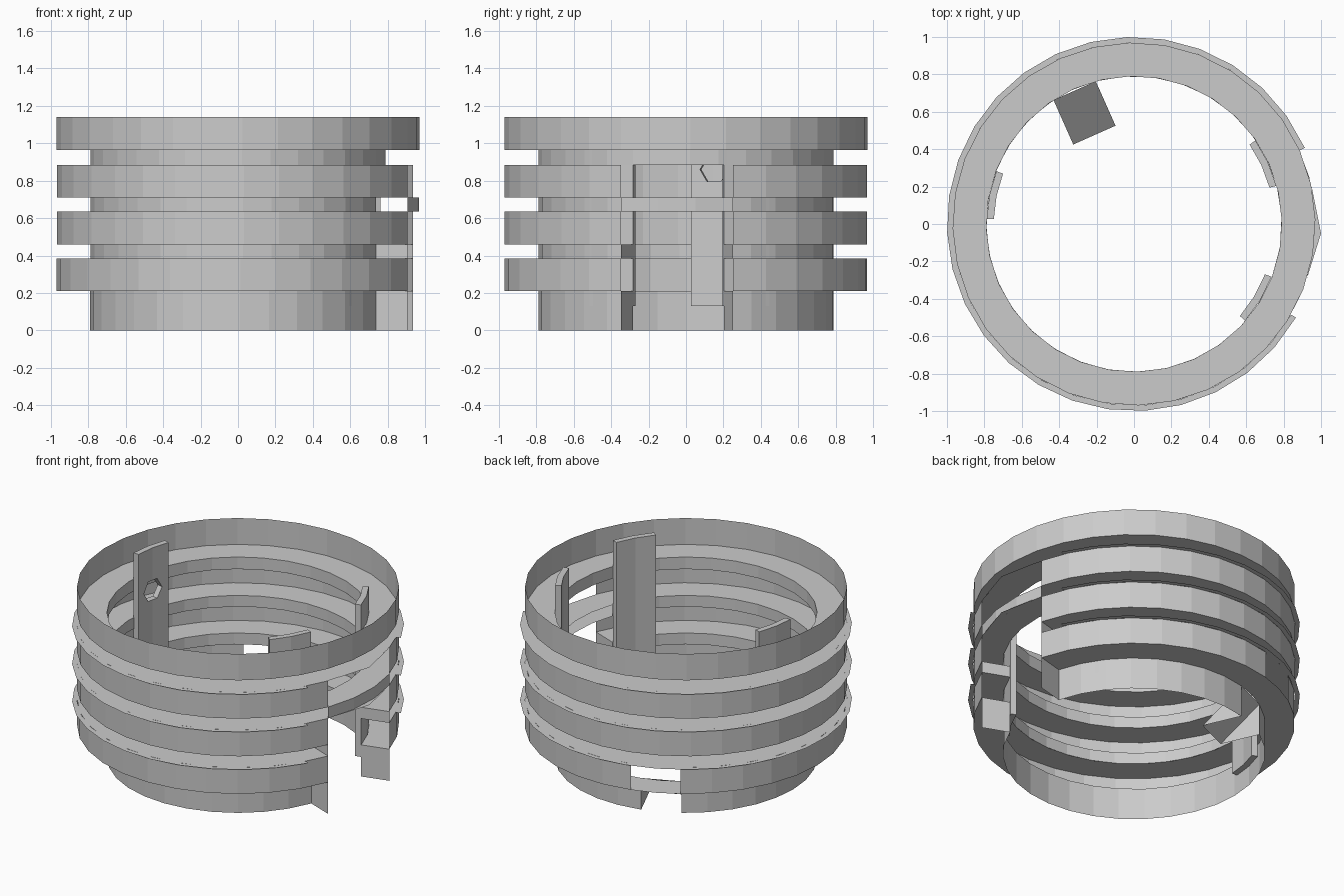
import bpy, bmesh
from math import radians, cos, sin

if "Cube" in bpy.data.objects:
    bpy.data.objects.remove(bpy.data.objects["Cube"])

RI, RO, RL = 0.79, 0.97, 1.0      # neck, rib and lip radii
CUT0, CUT1 = 15, 339              # solid arc; the side opening lies outside it
N0, N1 = 105, 123                 # small rear notch


def pt(r, a, z):
    return (r * cos(radians(a)), r * sin(radians(a)), z)


def finish(name, bm):
    bmesh.ops.remove_doubles(bm, verts=bm.verts, dist=0.0005)
    bmesh.ops.recalc_face_normals(bm, faces=bm.faces)
    me = bpy.data.meshes.new(name)
    bm.to_mesh(me)
    bm.free()
    ob = bpy.data.objects.new(name, me)
    bpy.context.collection.objects.link(ob)
    return ob


def sweep(bm, prof, a0, a1, closed=False):
    """Turn an (r, z) profile about z through an arc."""
    n = max(1, round((a1 - a0) / 11.25))
    rows = [[bm.verts.new(pt(r, a0 + (a1 - a0) * i / n, z)) for r, z in prof]
            for i in range(n + 1)]
    m = len(prof)
    for p, q in zip(rows, rows[1:]):
        for j in range(m if closed else m - 1):
            k = (j + 1) % m
            bm.faces.new((p[j], q[j], q[k], p[k]))
    if closed:
        bm.faces.new(rows[0])
        bm.faces.new(rows[-1])


def poly(bm, pts):
    bm.faces.new([bm.verts.new(p) for p in pts])


# Lower neck and rib, interrupted by the notch
bm = bmesh.new()
lower = [(RI, 0), (RI, .21), (RO, .21), (RO, .385), (RI, .385)]
sweep(bm, lower, CUT0, N0)
sweep(bm, lower, N1, CUT1)
sweep(bm, [(RI, .21), (RO, .21)], N0, N1)
sweep(bm, [(RO, .385), (RI, .385)], N0, N1)
finish("lower_rib", bm)

# Two hollow middle ribs with their necks
bm = bmesh.new()
sweep(bm, [(RI, .385), (RI, .46), (RO, .46), (RO, .635), (RI, .635),
           (RI, .71), (RO, .71), (RO, .885), (RI, .885)], CUT0, CUT1)
finish("middle_ribs", bm)

# Open top rim, a full circle
bm = bmesh.new()
sweep(bm, [(RO, .885), (RI, .885), (RI, .965), (RO, .965), (RO, 1.14)], -21, 339)
finish("top_rim", bm)

# Bridge across the side opening
bm = bmesh.new()
sweep(bm, [(RI, .635), (RO, .635), (RO, .71), (RI, .71)], -21, 15)
finish("bridge", bm)

# Thin lips over the ribs
for i, z in enumerate((.385, .635, .885)):
    bm = bmesh.new()
    sweep(bm, [(RO, z), (RL, z)], 24, 330)
    if z > .5:
        poly(bm, [(.95, .2, z), (.965, -.05, z), (1, -.05, z)])
        poly(bm, [(.965, -.05, z), (.925, -.29, z), (1, -.05, z)])
    finish(f"lip_{i + 1}", bm)

# Radial end plates at the neck levels of the opening
bm = bmesh.new()
for a in (CUT0, CUT1):
    for z0, z1 in ((0, .21), (.385, .46)):
        poly(bm, [pt(RI, a, z0), pt(RO, a, z0), pt(RO, a, z1), pt(RI, a, z1)])
finish("end_plates", bm)

# Sloping ramp with cheeks inside the notch
bm = bmesh.new()
ax, ay = cos(radians(114)), sin(radians(114))
outer = [pt(RI, a, .21) for a in (N0, N1)]
inner = [(x - .26 * ax, y - .26 * ay, 0) for x, y, z in outer]
poly(bm, [outer[0], outer[1], inner[1], inner[0]])
for o, i in zip(outer, inner):
    poly(bm, [o, i, (o[0], o[1], 0)])
finish("notch_ramp", bm)

# Upright tabs on the inner wall
tabs = []
for i, (a0, a1) in enumerate(((15, 34.5), (159, 178), (319, 339))):
    bm = bmesh.new()
    sweep(bm, [(.75, .13), (.788, .13), (.788, 1.14), (.75, 1.14)], a0, a1, True)
    tabs.append(finish(f"tab_{i + 1}", bm))

# Six-sided hole through the rear tab
bpy.ops.mesh.primitive_cylinder_add(vertices=6, radius=.075, depth=.2,
                                    location=pt(.77, 168.5, .86),
                                    rotation=(0, radians(90), radians(168.5)))
cutter = bpy.context.object
cutter.name = "hole_cutter"
cutter.hide_render = True
cutter.hide_set(True)
mod = tabs[1].modifiers.new("hole", 'BOOLEAN')
mod.operation = 'DIFFERENCE'
mod.object = cutter
